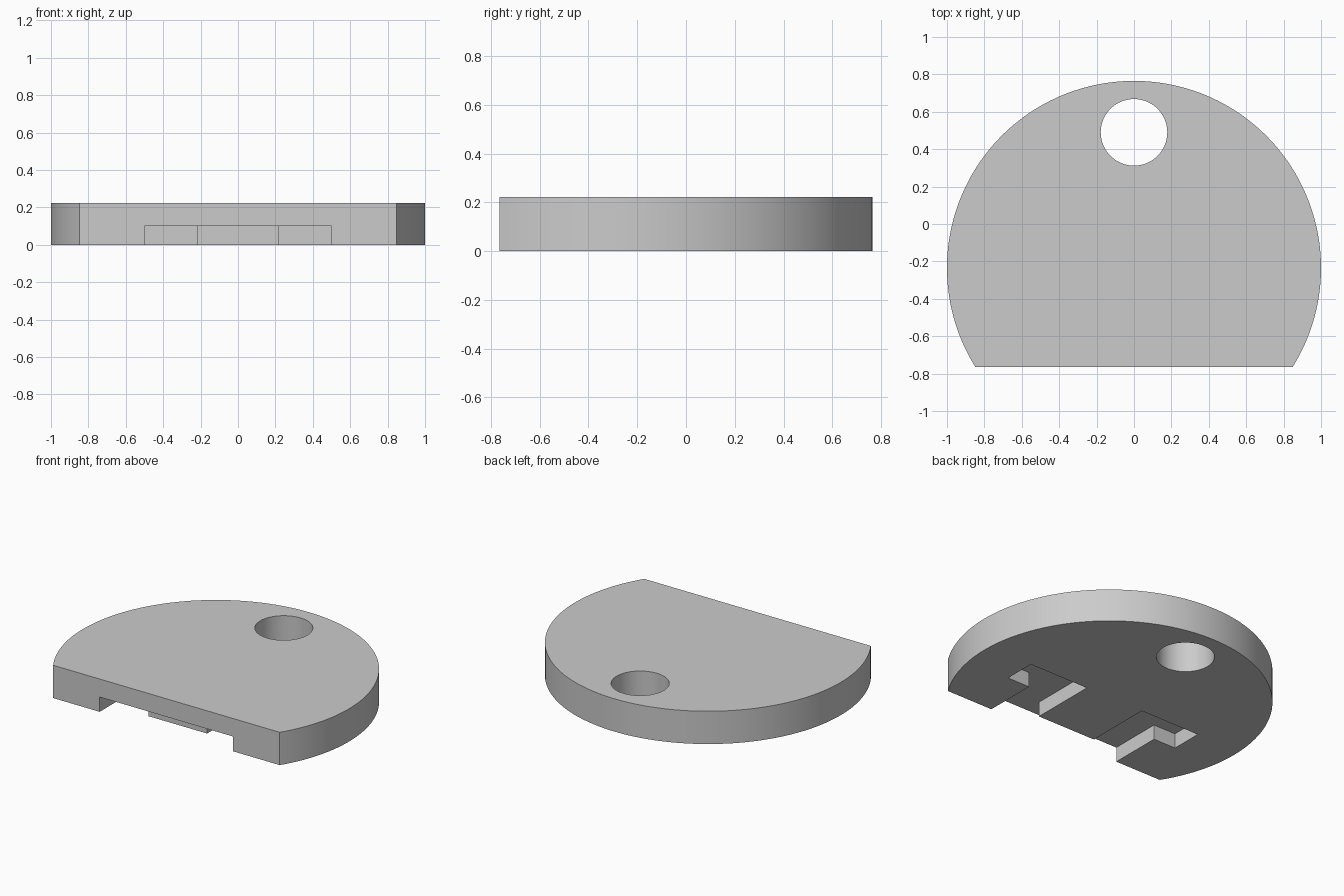
import bpy
import bmesh
from math import asin, cos, pi, radians, sin

HEIGHT = 0.222
CENTRE_Y = -0.235
FLAT_Y = -0.765
SLOT_DEPTH = 0.1

cube = bpy.data.objects.get("Cube")
if cube:
    bpy.data.objects.remove(cube, do_unlink=True)

grey = bpy.data.materials.new("plain_grey")
grey.use_nodes = True
colour = (0.6, 0.6, 0.6, 1)
grey.diffuse_color = colour
grey.node_tree.nodes["Principled BSDF"].inputs["Base Color"].default_value = colour


def arc(cx, cy, radius, start, end, steps):
    """Points along a circular arc."""
    angles = [start + (end - start) * i / steps for i in range(steps + 1)]
    return [(cx + radius * cos(a), cy + radius * sin(a)) for a in angles]


def extrude_profile(name, points, bottom, top):
    """Solid prism from a counter-clockwise outline."""
    bm = bmesh.new()
    face = bm.faces.new([bm.verts.new((x, y, bottom)) for x, y in points])
    result = bmesh.ops.extrude_face_region(bm, geom=[face])
    raised = [v for v in result["geom"] if isinstance(v, bmesh.types.BMVert)]
    bmesh.ops.translate(bm, verts=raised, vec=(0, 0, top - bottom))
    bmesh.ops.recalc_face_normals(bm, faces=bm.faces)
    mesh = bpy.data.meshes.new(name)
    bm.to_mesh(mesh)
    bm.free()
    mesh.materials.append(grey)
    obj = bpy.data.objects.new(name, mesh)
    bpy.context.collection.objects.link(obj)
    return obj


# Disc with one straight front edge
dip = asin((FLAT_Y - CENTRE_Y) / 1.0)
plate = extrude_profile("plate", arc(0, CENTRE_Y, 1, dip, pi - dip, 128), 0, HEIGHT)

# Round through hole near the back
hole = extrude_profile("hole_cutter", arc(0, 0.49, 0.178, 0, 2 * pi, 64)[:-1], -0.1, HEIGHT + 0.1)

# Underside recess: open front channel, two side notches and a central tongue
half = [(0.5, -1), (0.5, -0.405), (0.668, -0.405), (0.668, -0.188),
        (0.22, -0.188), (0.22, -0.645)]
outline = half + [(-x, y) for x, y in reversed(half)]
recess = extrude_profile("recess_cutter", outline, -0.1, SLOT_DEPTH)

bpy.context.view_layer.objects.active = plate
for cutter in (hole, recess):
    cutter.hide_render = True
    cut = plate.modifiers.new(cutter.name, "BOOLEAN")
    cut.operation = "DIFFERENCE"
    cut.solver = "EXACT"
    cut.object = cutter
    bpy.ops.object.modifier_apply(modifier=cut.name)
    bpy.data.objects.remove(cutter, do_unlink=True)

# Smooth round walls, crisp edges
bpy.ops.object.select_all(action="DESELECT")
plate.select_set(True)
bpy.ops.object.shade_smooth_by_angle(angle=radians(30))
